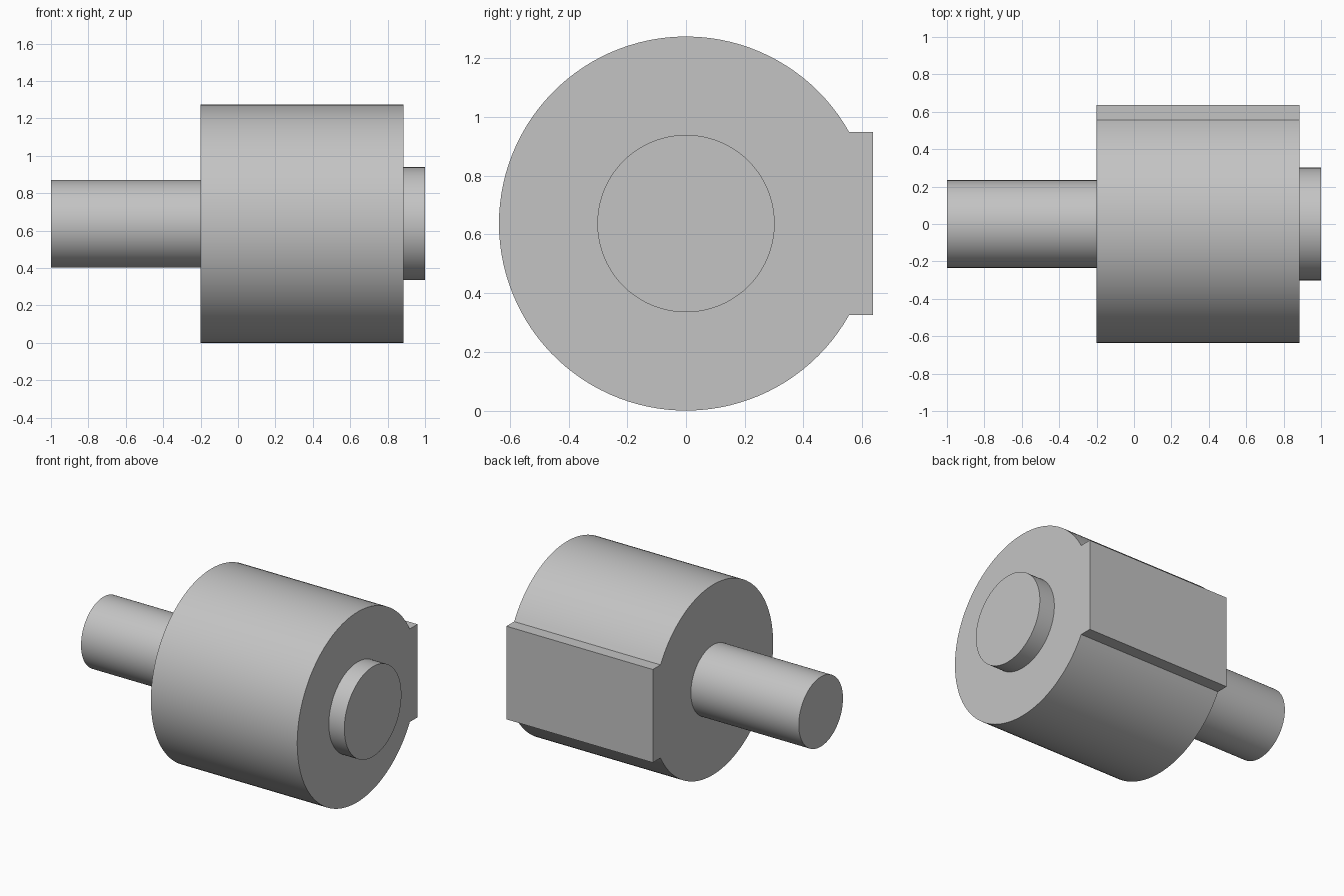
import bpy, bmesh
from math import sin, cos, pi, asin, radians

cube = bpy.data.objects.get("Cube")
if cube:
    bpy.data.objects.remove(cube, do_unlink=True)

RADIUS = 0.637          # main drum radius, also the axis height
KEY_HALF = 0.312        # half height of the flat pad on the back

metal = bpy.data.materials.new("plain grey")
metal.use_nodes = True
grey = (0.55, 0.55, 0.55, 1)
metal.diffuse_color = grey
metal.node_tree.nodes["Principled BSDF"].inputs["Base Color"].default_value = grey


def arc(radius, start, end, steps):
    """Points (y, z) along an arc, measured from the +y direction."""
    angles = [start + (end - start) * i / steps for i in range(steps + 1)]
    return [(radius * cos(a), radius * sin(a)) for a in angles]


def extrude_along_x(name, profile, x0, x1):
    """Solid with a (y, z) profile around the axis, running from x0 to x1."""
    bm = bmesh.new()
    face = bm.faces.new([bm.verts.new((x0, y, z + RADIUS)) for y, z in profile])
    grown = bmesh.ops.extrude_face_region(bm, geom=[face], use_keep_orig=True)
    moved = [g for g in grown["geom"] if isinstance(g, bmesh.types.BMVert)]
    bmesh.ops.translate(bm, verts=moved, vec=(x1 - x0, 0, 0))
    bmesh.ops.recalc_face_normals(bm, faces=bm.faces)
    mesh = bpy.data.meshes.new(name)
    bm.to_mesh(mesh)
    bm.free()
    mesh.materials.append(metal)
    obj = bpy.data.objects.new(name, mesh)
    bpy.context.collection.objects.link(obj)
    bpy.ops.object.select_all(action='DESELECT')
    obj.select_set(True)
    bpy.context.view_layer.objects.active = obj
    bpy.ops.object.shade_smooth_by_angle(angle=radians(30))
    return obj


# Drum with a flat-faced pad standing out at the back
edge = asin(KEY_HALF / RADIUS)
drum = arc(RADIUS, edge, 2 * pi - edge, 96)
drum += [(RADIUS, -KEY_HALF), (RADIUS, KEY_HALF)]
extrude_along_x("drum_with_pad", drum, -0.2, 0.885)

# Long shaft on one end, short boss on the other
for name, radius, x0, x1 in (("shaft", 0.234, -1, -0.2),
                             ("end_boss", 0.302, 0.885, 1)):
    extrude_along_x(name, arc(radius, 0, 2 * pi, 80)[:-1], x0, x1)
